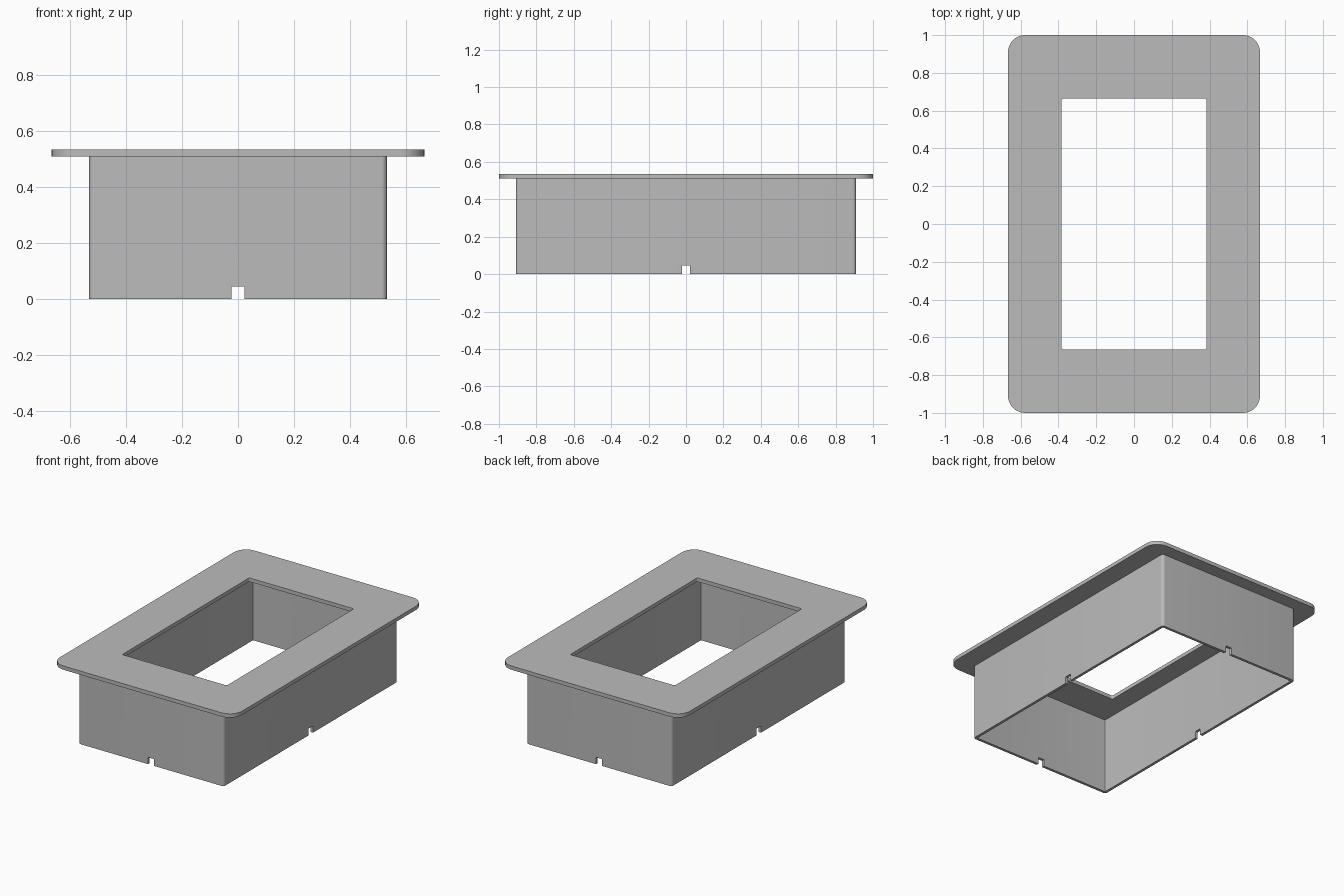
import bpy
import bmesh
from math import cos, sin, pi

cube = bpy.data.objects.get("Cube")
if cube:
    bpy.data.objects.remove(cube, do_unlink=True)

grey = bpy.data.materials.new("plain grey")
grey.use_nodes = True
grey.diffuse_color = (0.5, 0.5, 0.5, 1)
grey.node_tree.nodes["Principled BSDF"].inputs["Base Color"].default_value = (0.5, 0.5, 0.5, 1)


def rounded_rect(hx, hy, radius, steps=8):
    """Outline of a rounded rectangle, counter-clockwise."""
    points = []
    for i, (sx, sy) in enumerate([(1, 1), (-1, 1), (-1, -1), (1, -1)]):
        for k in range(steps + 1):
            a = (i + k / steps) * pi / 2
            points.append((sx * (hx - radius) + radius * cos(a),
                           sy * (hy - radius) + radius * sin(a)))
    return points


def frame(name, outer, inner, z0, z1):
    """Closed rectangular ring between two outlines and two heights."""
    bm = bmesh.new()
    rings = [[bm.verts.new((x, y, z)) for x, y in outline]
             for outline, z in ((outer, z0), (outer, z1), (inner, z1), (inner, z0))]
    n = len(outer)
    for r in range(4):
        a, b = rings[r], rings[(r + 1) % 4]
        for i in range(n):
            j = (i + 1) % n
            bm.faces.new((a[i], a[j], b[j], b[i]))
    bmesh.ops.recalc_face_normals(bm, faces=bm.faces)
    mesh = bpy.data.meshes.new(name)
    bm.to_mesh(mesh)
    bm.free()
    mesh.materials.append(grey)
    obj = bpy.data.objects.new(name, mesh)
    bpy.context.collection.objects.link(obj)
    return obj


# Top flange with the rectangular opening
flange = frame("top_flange", rounded_rect(0.667, 1.0, 0.09),
               rounded_rect(0.383, 0.665, 0.01), 0.51, 0.535)

# Thin skirt wall, reaching slightly into the flange
wall = frame("skirt_wall", rounded_rect(0.533, 0.91, 0.02),
             rounded_rect(0.515, 0.892, 0.004), 0, 0.515)

# Bars that cut a small notch in the middle of each wall's bottom edge
for name, size in (("notch_cutter_long", (0.045, 3, 0.09)),
                   ("notch_cutter_cross", (3, 0.045, 0.09))):
    bpy.ops.mesh.primitive_cube_add(size=1)
    cutter = bpy.context.object
    cutter.name = name
    cutter.scale = size
    cutter.hide_render = True
    cutter.hide_viewport = True
    cutter.display_type = 'WIRE'
    cut = wall.modifiers.new(name, 'BOOLEAN')
    cut.operation = 'DIFFERENCE'
    cut.solver = 'EXACT'
    cut.object = cutter

# Apply the cuts and remove the cutters
bpy.context.view_layer.update()
evaluated = wall.evaluated_get(bpy.context.evaluated_depsgraph_get())
cut_mesh = bpy.data.meshes.new_from_object(evaluated)
cutters = [m.object for m in wall.modifiers]
wall.modifiers.clear()
wall.data = cut_mesh
wall.data.materials.clear()
wall.data.materials.append(grey)
for p in wall.data.polygons:
    p.material_index = 0
for cutter in cutters:
    bpy.data.objects.remove(cutter, do_unlink=True)

# Smooth rounded corners, crisp edges
bpy.ops.object.select_all(action='DESELECT')
for obj in (flange, wall):
    obj.select_set(True)
bpy.context.view_layer.objects.active = flange
bpy.ops.object.shade_smooth_by_angle(angle=pi / 6)
